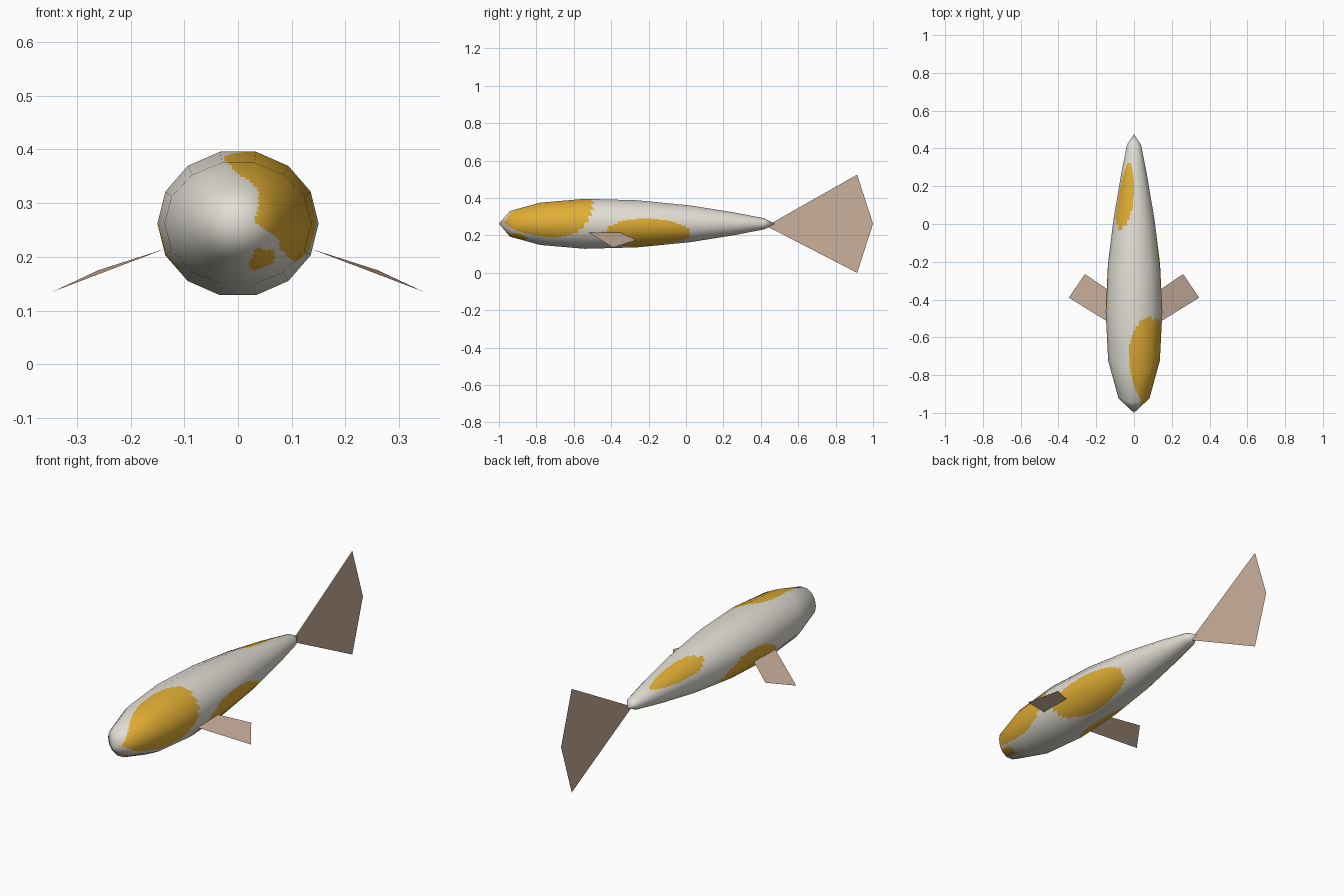
import bpy, math
from mathutils import Vector

if "Cube" in bpy.data.objects:
    bpy.data.objects.remove(bpy.data.objects["Cube"])

SIDES, CUTS, MID = 14, 10, 0.262


def material(name, rgb):
    m = bpy.data.materials.new(name)
    m.diffuse_color = (*rgb, 1)
    m.use_nodes = True
    m.node_tree.nodes["Principled BSDF"].inputs["Base Color"].default_value = m.diffuse_color
    return m


cream = material("cream", (0.76, 0.73, 0.66))
gold = material("gold", (0.75, 0.42, 0.035))
tan = material("pale tan", (0.60, 0.44, 0.34))


def add(name, verts, faces, *mats):
    me = bpy.data.meshes.new(name)
    me.from_pydata(verts, [], faces)
    for m in mats:
        me.materials.append(m)
    ob = bpy.data.objects.new(name, me)
    bpy.context.collection.objects.link(ob)
    return ob


# body rings: y, half width, half height, backward sweep of the flanks
RINGS = [(-1.0, 0, 0, 0), (-0.943, .082, .070, .02), (-0.783, .137, .116, .06),
         (-0.544, .150, .137, .08), (-0.262, .138, .129, .05), (0.02, .109, .101, 0),
         (0.259, .069, .062, 0), (0.419, .037, .030, 0), (0.475, 0, 0, 0)]
LAST = len(RINGS) - 1


def corner(i, j):
    y, w, h, sweep = RINGS[i]
    a = 2 * math.pi * j / SIDES
    return Vector((w * math.cos(a), y + sweep * math.cos(a) ** 2, MID + h * math.sin(a)))


def normal(i, j):
    if i in (0, LAST):
        return Vector((0, -1 if i == 0 else 1, 0))
    du = corner(i + 1, j) - corner(i - 1, j)
    dv = corner(i, j + 1) - corner(i, j - 1)
    return du.cross(dv).normalized()


def blend(fn, r, c):
    i = min(r // CUTS, LAST - 1)
    j = c // CUTS
    u, v = r / CUTS - i, c / CUTS - j
    return fn(i, j).lerp(fn(i, j + 1), v).lerp(fn(i + 1, j).lerp(fn(i + 1, j + 1), v), u)


# colour patches: centre y, centre angle, y radius, angle radius, slant, squareness
PATCHES = [(-.735, 31, .23, 69, .0005, 2.5), (-.208, -31, .24, 44, 0, 2),
           (.15, 124, .172, 34, -.001, 2), (-.34, 213, .20, 44, 0, 2),
           (-.90, -60, .05, 18, 0, 2)]


def is_gold(p):
    # angle measured on the local cross-section, in degrees
    for k in range(LAST):
        if p.y <= RINGS[k + 1][0] or k == LAST - 1:
            break
    a, b = RINGS[k], RINGS[k + 1]
    t = (p.y - a[0]) / (b[0] - a[0])
    w = max(a[1] + (b[1] - a[1]) * t, 1e-4)
    h = max(a[2] + (b[2] - a[2]) * t, 1e-4)
    ang = math.degrees(math.atan2((p.z - MID) / h, p.x / w))
    for cy, ca, ry, ra, slant, e in PATCHES:
        d = (ang - ca + 180) % 360 - 180
        if abs((p.y - cy - slant * d) / ry) ** e + abs(d / ra) ** e < 1:
            return True
    return False


# body: coarse rounded hull, finely divided so the patches get clean edges
ROWS, COLS = LAST * CUTS, SIDES * CUTS
verts, normals = [corner(0, 0)], [normal(0, 0)]
for r in range(1, ROWS):
    for c in range(COLS):
        verts.append(blend(corner, r, c))
        normals.append(blend(normal, r, c).normalized())
verts.append(corner(LAST, 0))
normals.append(normal(LAST, 0))


def index(r, c):
    if r == 0:
        return 0
    if r == ROWS:
        return len(verts) - 1
    return 1 + (r - 1) * COLS + c % COLS


faces = []
for r in range(ROWS):
    for c in range(COLS):
        quad = [index(r, c), index(r + 1, c), index(r + 1, c + 1), index(r, c + 1)]
        faces.append(list(dict.fromkeys(quad)))
body = add("body", verts, faces, cream, gold)
for f in body.data.polygons:
    f.use_smooth = True
    f.material_index = int(is_gold(f.center))
body.data.normals_split_custom_set_from_vertices([tuple(n) for n in normals])

# side fins
FIN = [(.135, -.52, .215), (.345, -.39, .135), (.26, -.265, .175), (.135, -.35, .215)]
add("right_fin", FIN, [(0, 1, 2, 3)], tan)
add("left_fin", [(-x, y, z) for x, y, z in FIN], [(3, 2, 1, 0)], tan)

# tail fin
add("tail_fin", [(0, .43, .25), (0, .915, 0), (0, 1.0, .262), (0, .915, .525)],
    [(0, 1, 2, 3)], tan)
